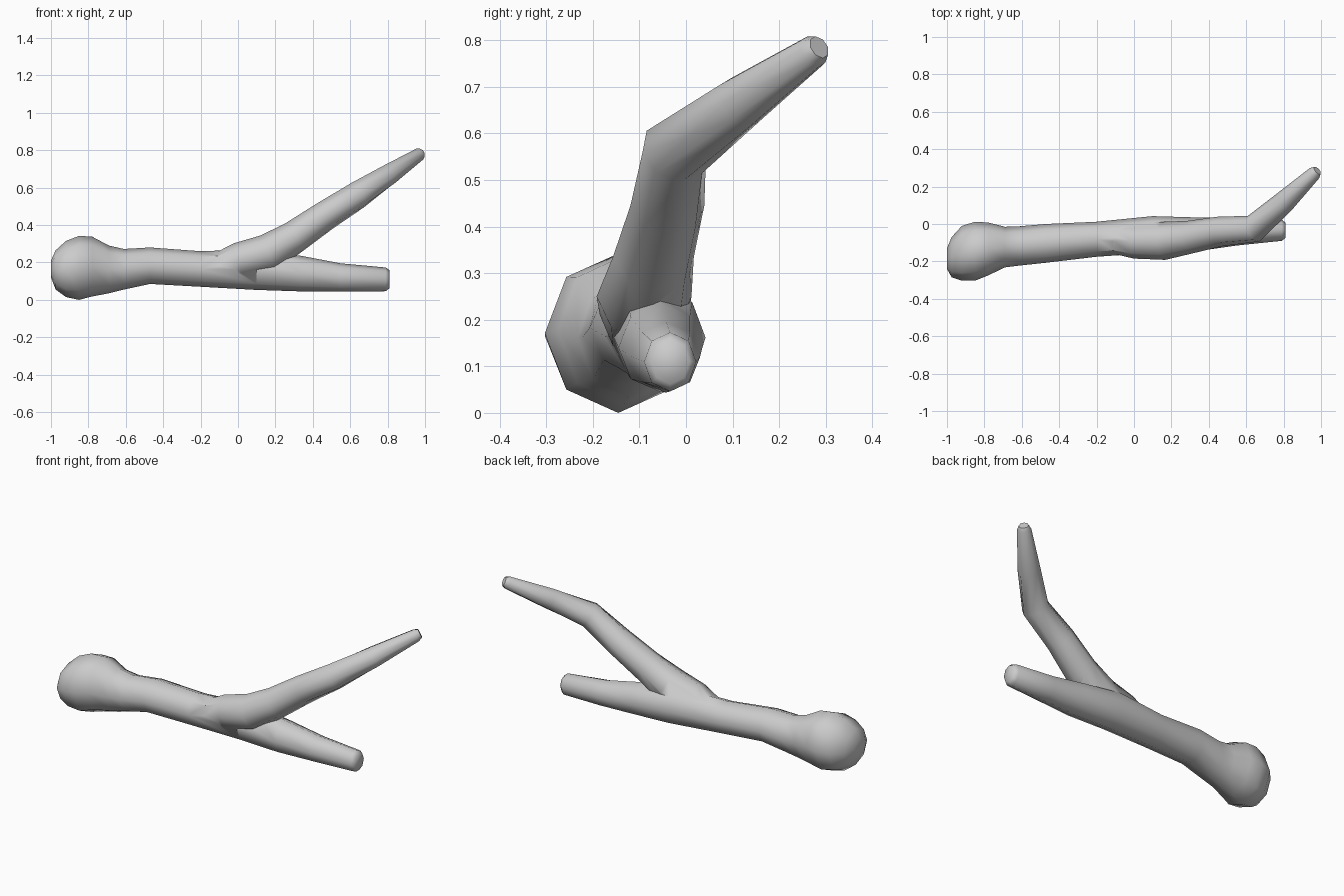
import bpy, bmesh, math
from mathutils import Vector

if "Cube" in bpy.data.objects:
    bpy.data.objects.remove(bpy.data.objects["Cube"])

SIDES = 8


def loft(name, stations, follow):
    """Skin closed elliptical rings; each station is x, y, z, side radius, up radius."""
    bm = bmesh.new()
    pts = [Vector(s[:3]) for s in stations]
    rings = []
    for i, s in enumerate(stations):
        side, up = Vector((0, 1, 0)), Vector((0, 0, 1))
        if follow:
            a, b = pts[max(i - 1, 0)], pts[min(i + 1, len(pts) - 1)]
            tangent = (b - a).normalized()
            side = Vector((0, 0, 1)).cross(tangent).normalized()
            up = tangent.cross(side)
        ring = []
        for k in range(SIDES):
            t = 2 * math.pi * k / SIDES
            ring.append(bm.verts.new(pts[i] + side * (s[3] * math.cos(t)) + up * (s[4] * math.sin(t))))
        rings.append(ring)
    for r0, r1 in zip(rings, rings[1:]):
        for k in range(SIDES):
            j = (k + 1) % SIDES
            bm.faces.new((r0[k], r0[j], r1[j], r1[k]))
    bm.faces.new(rings[0][::-1])
    bm.faces.new(rings[-1])
    bmesh.ops.recalc_face_normals(bm, faces=bm.faces[:])
    mesh = bpy.data.meshes.new(name)
    bm.to_mesh(mesh)
    bm.free()
    ob = bpy.data.objects.new(name, mesh)
    bpy.context.collection.objects.link(ob)
    return ob


# Main limb: x, y min, y max, z min, z max, including the knobbed end
profile = [
    (-1.00, -0.24, -0.13, 0.12, 0.21),
    (-0.975, -0.285, -0.07, 0.055, 0.265),
    (-0.92, -0.303, -0.01, 0.015, 0.315),
    (-0.85, -0.303, 0.012, 0.00, 0.342),
    (-0.78, -0.275, 0.008, 0.018, 0.338),
    (-0.69, -0.232, -0.015, 0.035, 0.29),
    (-0.61, -0.222, -0.012, 0.055, 0.272),
    (-0.47, -0.207, 0.0, 0.085, 0.28),
    (-0.20, -0.175, 0.012, 0.07, 0.26),
    (0.10, -0.155, 0.042, 0.053, 0.27),
    (0.34, -0.145, 0.035, 0.045, 0.235),
    (0.55, -0.115, 0.03, 0.044, 0.195),
    (0.79, -0.09, 0.022, 0.046, 0.173),
    (0.81, -0.075, 0.008, 0.062, 0.158),
]
main = loft("stick", [(x, (a + b) / 2, (c + d) / 2, (b - a) / 2, (d - c) / 2)
                      for x, a, b, c, d in profile], False)

# Forked twig, bending backwards near its middle
path = [
    (-0.15, -0.09, 0.17, 0.06),
    (0.00, -0.09, 0.21, 0.095),
    (0.16, -0.09, 0.25, 0.102),
    (0.30, -0.07, 0.335, 0.088),
    (0.46, -0.04, 0.445, 0.080),
    (0.64, -0.025, 0.56, 0.075),
    (0.80, 0.115, 0.665, 0.060),
    (0.965, 0.272, 0.775, 0.037),
    (0.98, 0.286, 0.785, 0.026),
]
twig = loft("twig", [(x, y, z, r, r) for x, y, z, r in path], True)

# Fuse the fork into one surface
fuse = main.modifiers.new("fuse", 'BOOLEAN')
fuse.operation = 'UNION'
fuse.solver = 'EXACT'
fuse.object = twig
bpy.context.view_layer.objects.active = main
main.select_set(True)
bpy.ops.object.modifier_apply(modifier="fuse")
bpy.data.objects.remove(twig)
bpy.ops.object.shade_smooth_by_angle(angle=math.radians(60))
